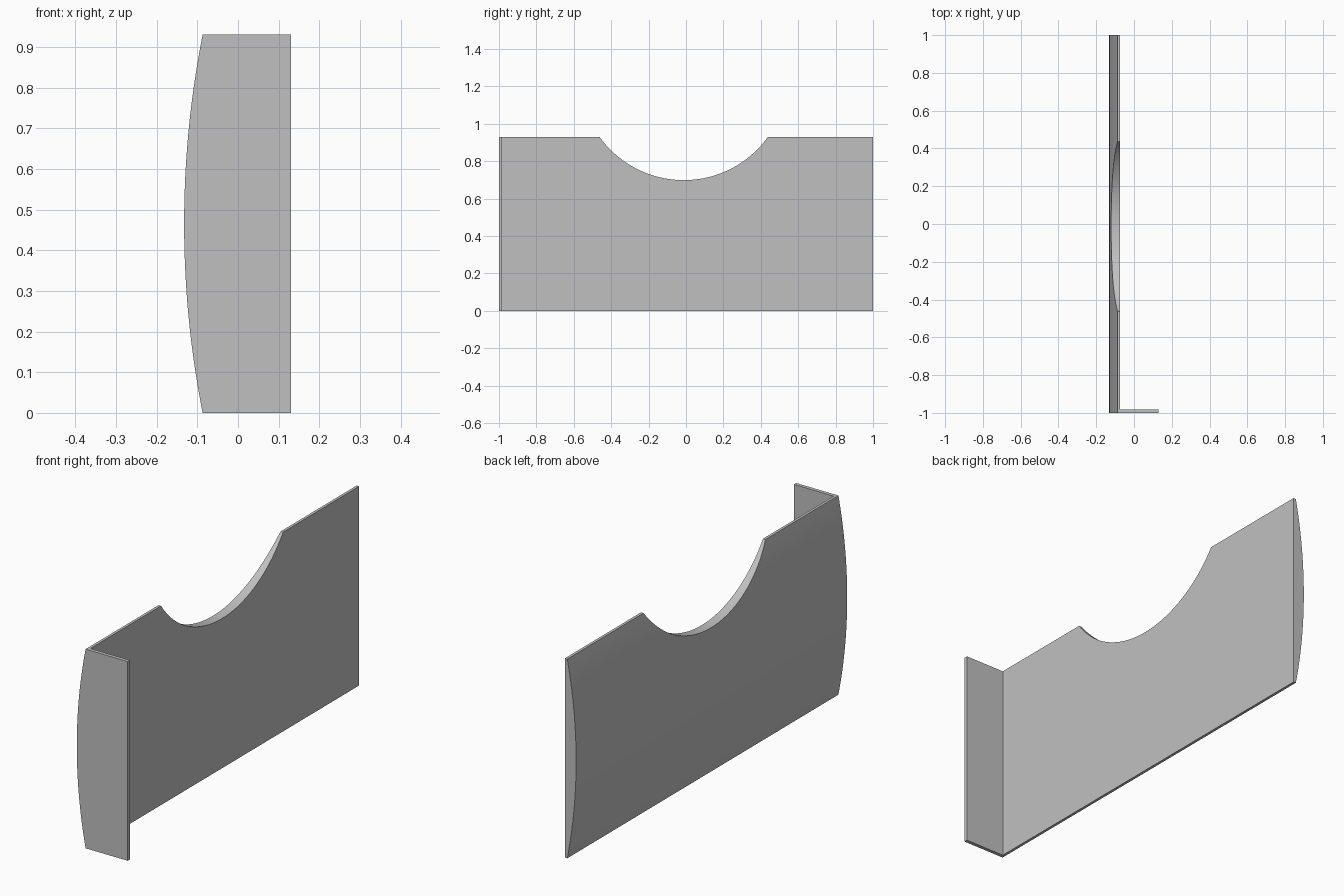
import bpy
import bmesh
import math

if "Cube" in bpy.data.objects:
    bpy.data.objects.remove(bpy.data.objects["Cube"], do_unlink=True)

HEIGHT = 0.93
INNER_X, EDGE_X, BULGE_X, LIP_X = -0.074, -0.087, -0.1325, 0.1305
LIP_Y = -0.983
STEPS = 40

grey = bpy.data.materials.new("plain grey")
grey.use_nodes = True
colour = (0.53, 0.53, 0.53, 1)
grey.diffuse_color = colour
grey.node_tree.nodes["Principled BSDF"].inputs["Base Color"].default_value = colour


def finish(name, bm):
    bmesh.ops.recalc_face_normals(bm, faces=bm.faces[:])
    mesh = bpy.data.meshes.new(name)
    bm.to_mesh(mesh)
    bm.free()
    mesh.materials.append(grey)
    obj = bpy.data.objects.new(name, mesh)
    bpy.context.collection.objects.link(obj)
    return obj


def prism(outline, offset):
    """Closed outline swept along an offset."""
    bm = bmesh.new()
    face = bm.faces.new([bm.verts.new(p) for p in outline])
    swept = bmesh.ops.extrude_face_region(bm, geom=[face], use_keep_orig=True)
    moved = [v for v in swept["geom"] if isinstance(v, bmesh.types.BMVert)]
    bmesh.ops.translate(bm, verts=moved, vec=offset)
    bmesh.ops.recalc_face_normals(bm, faces=bm.faces[:])
    return bm


# Panel: flat inside, gently bowed outside
half, sag = HEIGHT / 2, EDGE_X - BULGE_X
radius = (half ** 2 + sag ** 2) / (2 * sag)
sweep = math.asin(half / radius)
outline = [(INNER_X, -1, HEIGHT), (INNER_X, -1, 0)]
for i in range(STEPS + 1):
    a = sweep * (2 * i / STEPS - 1)
    outline.append((BULGE_X + radius * (1 - math.cos(a)), -1,
                    half + radius * math.sin(a)))
bm = prism(outline, (0, 2, 0))

# End lip: pulled out of a narrow strip of the inside face
bmesh.ops.bisect_plane(bm, geom=bm.verts[:] + bm.edges[:] + bm.faces[:],
                       plane_co=(0, LIP_Y, 0), plane_no=(0, 1, 0))
strip = [f for f in bm.faces if f.normal.x > 0.9
         and f.calc_center_median().y < LIP_Y]
pulled = bmesh.ops.extrude_face_region(bm, geom=strip)
bmesh.ops.translate(bm, vec=(LIP_X - INNER_X, 0, 0),
                    verts=[v for v in pulled["geom"]
                           if isinstance(v, bmesh.types.BMVert)])
bmesh.ops.dissolve_limit(bm, angle_limit=0.001, verts=bm.verts[:],
                         edges=bm.edges[:])
panel = finish("bowed_panel", bm)

# Round notch in the top edge
notch_r, notch_y, notch_z = 0.554, -0.012, 1.253
circle = [(-0.5, notch_y + notch_r * math.sin(a), notch_z - notch_r * math.cos(a))
          for a in (math.tau * i / 128 for i in range(128))]
cutter = finish("notch_cutter", prism(circle, (1, 0, 0)))
cutter.hide_render = True

cut = panel.modifiers.new("notch", "BOOLEAN")
cut.operation = "DIFFERENCE"
cut.solver = "EXACT"
cut.object = cutter
bpy.ops.object.select_all(action="DESELECT")
bpy.context.view_layer.objects.active = panel
panel.select_set(True)
bpy.ops.object.modifier_apply(modifier=cut.name)
bpy.data.objects.remove(cutter, do_unlink=True)
bpy.ops.object.shade_smooth_by_angle(angle=math.radians(30))
